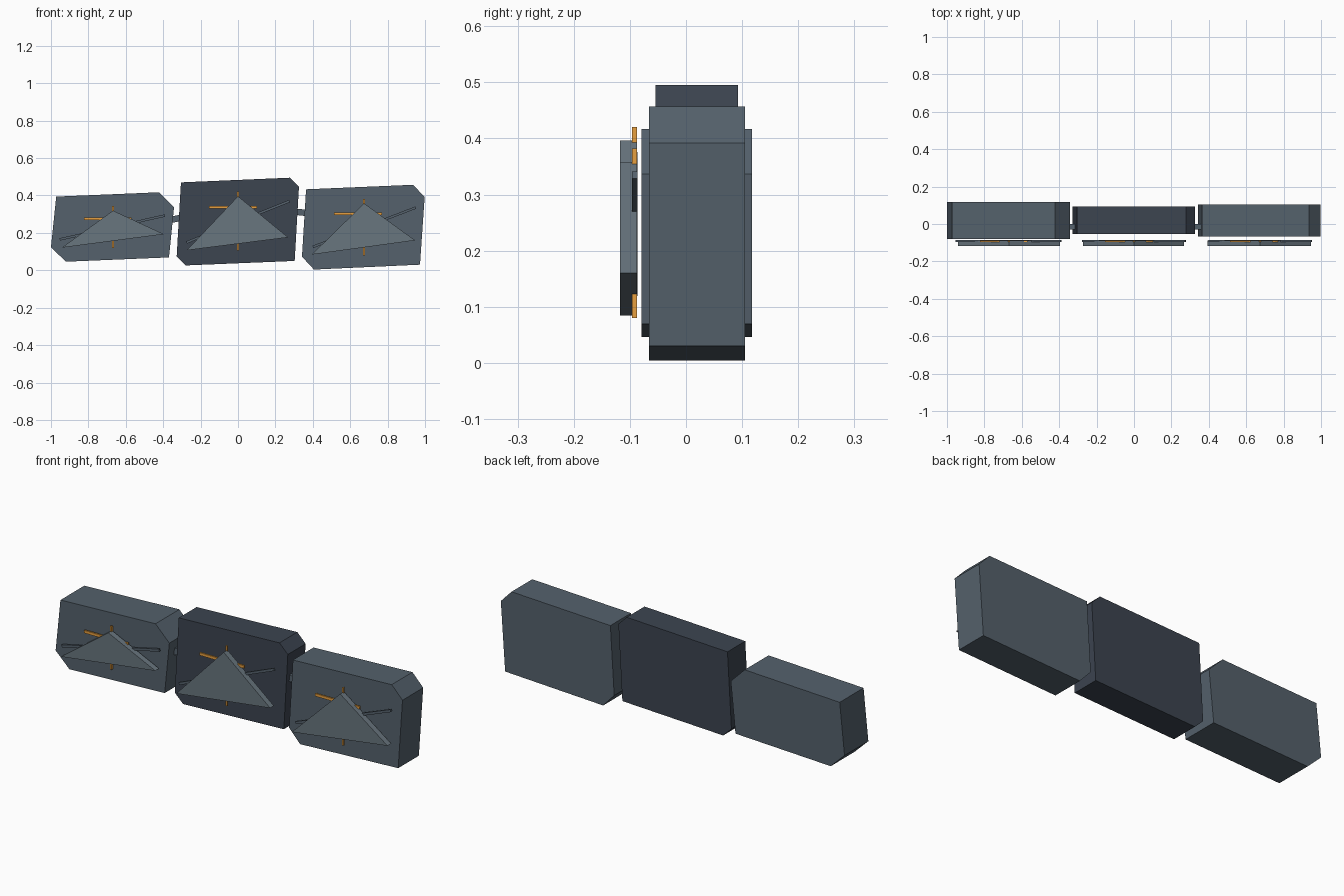
import bpy, bmesh, math
from mathutils import Vector

if "Cube" in bpy.data.objects:
    bpy.data.objects.remove(bpy.data.objects["Cube"])


def mat(name, c):
    m = bpy.data.materials.new(name)
    m.diffuse_color = (*c, 1)
    m.use_nodes = True
    m.node_tree.nodes["Principled BSDF"].inputs["Base Color"].default_value = m.diffuse_color
    return m


SLATE = mat("slate", (0.09, 0.12, 0.15))
DARK = mat("dark_slate", (0.045, 0.058, 0.08))
PALE = mat("pale_slate", (0.14, 0.18, 0.21))
ORANGE = mat("orange", (0.8, 0.35, 0.05))


def prism(name, pts, y0, y1, m, rim=0):
    """Extrude an x-z outline from y0 to y1; rim > 0 keeps only a thin border."""
    bm = bmesh.new()
    f = bm.faces.new([bm.verts.new((x, y0, z)) for x, z in pts])
    if rim:
        bm.normal_update()
        bmesh.ops.inset_region(bm, faces=[f], thickness=rim, use_even_offset=True)
        bmesh.ops.delete(bm, geom=[f], context='FACES')
    ret = bmesh.ops.extrude_face_region(bm, geom=bm.faces[:], use_keep_orig=True)
    for v in ret["geom"]:
        if isinstance(v, bmesh.types.BMVert):
            v.co.y = y1
    bmesh.ops.recalc_face_normals(bm, faces=bm.faces[:])
    me = bpy.data.meshes.new(name)
    bm.to_mesh(me)
    bm.free()
    me.materials.append(m)
    ob = bpy.data.objects.new(name, me)
    bpy.context.collection.objects.link(ob)
    return ob


def bar(name, a, b, w, y0, y1, m):
    """Straight bar of width w between two x-z points."""
    a, b = Vector(a), Vector(b)
    d = (b - a).normalized()
    n = Vector((-d.y, d.x)) * w / 2
    return prism(name, [a + n, a - n, b - n, b + n], y0, y1, m)


# side, outline, body depth, body colour, triangle, cross bar (x, x, z), post (z, z), diagonal
panels = [
    ("left", [(-.972, .394), (-.422, .417), (-.342, .337), (-.369, .069), (-.92, .046), (-1, .123)],
     (-.079, .118), SLATE, [(-.668, .319), (-.396, .193), (-.942, .121)],
     (-.824, -.57, .275), (.118, .345), ((-.953, .165), (-.39, .293))),
    ("middle", [(-.305, .47), (.278, .495), (.326, .447), (.303, .05), (-.28, .026), (-.328, .073)],
     (-.054, .093), DARK, [(0, .396), (.268, .176), (-.274, .107)],
     (-.155, .102, .337), (.107, .42), ((-.275, .149), (.275, .37))),
    ("right", [(.364, .433), (.936, .457), (.998, .392), (.973, .03), (.406, .004), (.342, .073)],
     (-.066, .105), SLATE, [(.674, .358), (.947, .16), (.394, .084)],
     (.513, .77, .302), (.08, .382), ((.40, .125), (.95, .335))),
]

for side, outline, (y0, y1), col, tri, (xa, xb, z), (za, zb), (da, db) in panels:
    prism(side + "_panel", outline, y0, y1, col)
    # thin floating border in front of the panel
    prism(side + "_trim_frame", outline, -.089, -.085, ORANGE, rim=.004)
    prism(side + "_triangle", tri, -.118, -.087, PALE)
    bar(side + "_cross_bar", (xa, z), (xb, z), .014, -.096, -.087, ORANGE)
    bar(side + "_post", (tri[0][0], za), (tri[0][0], zb), .009, -.096, -.087, ORANGE)
    bar(side + "_diagonal_bar", da, db, .013, -.096, -.086, SLATE)

# links between neighbouring panels
bar("left_link", (-.40, .262), (-.27, .287), .034, -.03, 0, SLATE)
bar("right_link", (.27, .317), (.40, .303), .034, -.03, 0, SLATE)
